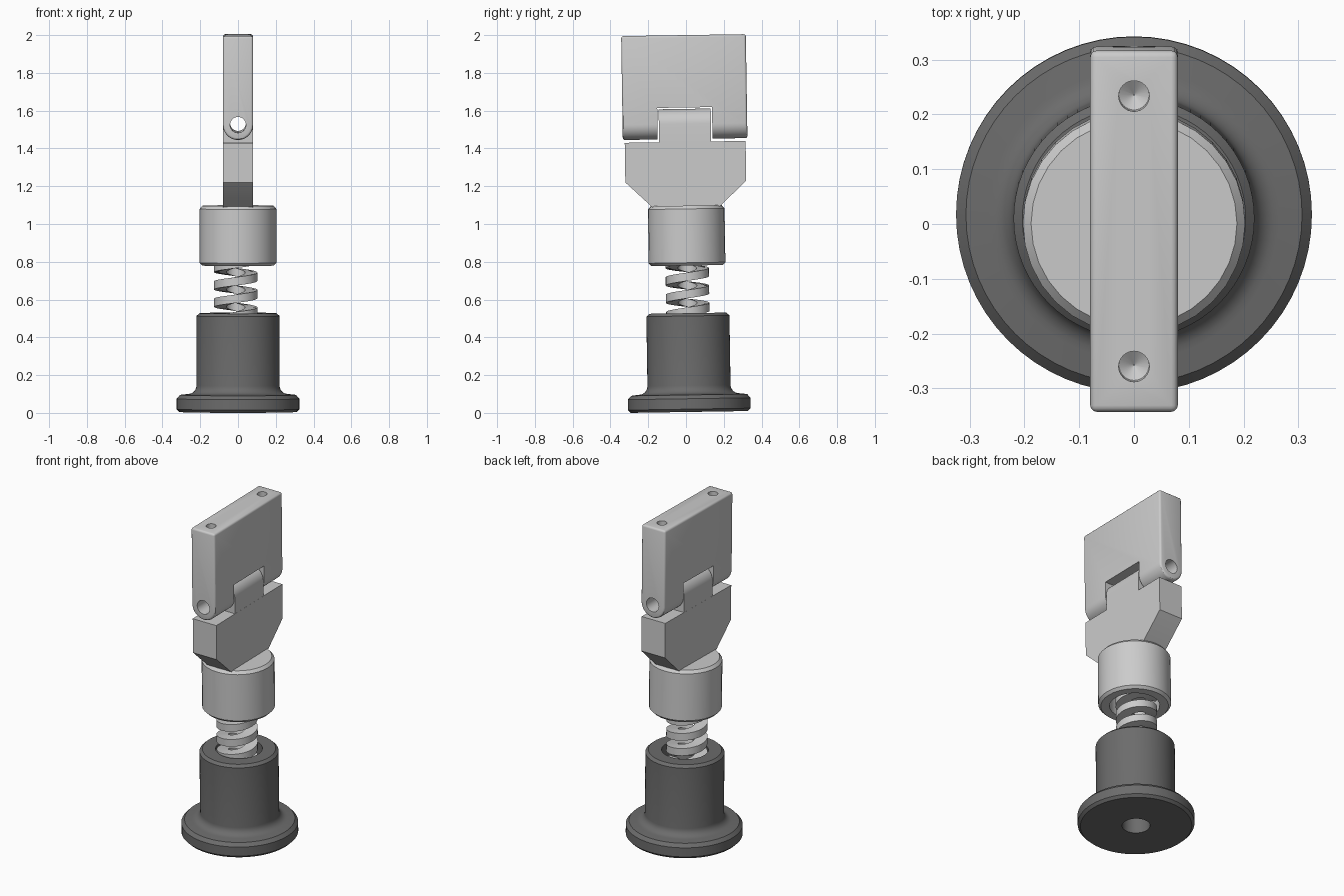
import bpy, bmesh, math
from mathutils import Matrix, Vector

if "Cube" in bpy.data.objects:
    bpy.data.objects.remove(bpy.data.objects["Cube"])

HINGE_Z = 1.525
HALF_T = 0.08
parts = []


def make_object(name, bm):
    bmesh.ops.recalc_face_normals(bm, faces=bm.faces)
    mesh = bpy.data.meshes.new(name)
    bm.to_mesh(mesh)
    bm.free()
    ob = bpy.data.objects.new(name, mesh)
    bpy.context.collection.objects.link(ob)
    return ob


def sweep(name, rings, closed):
    """Skin a list of closed rings, joined into a loop or capped."""
    bm = bmesh.new()
    vs = [[bm.verts.new(p) for p in r] for r in rings]
    n, m = len(vs), len(vs[0])
    for i in range(n if closed else n - 1):
        a, b = vs[i], vs[(i + 1) % n]
        for j in range(m):
            k = (j + 1) % m
            bm.faces.new((a[j], a[k], b[k], b[j]))
    if not closed:
        bm.faces.new(vs[0])
        bm.faces.new(vs[-1])
    return make_object(name, bm)


def lathe(name, profile, sides):
    rings = []
    for i in range(sides):
        a = 2 * math.pi * i / sides
        rings.append([(r * math.cos(a), r * math.sin(a), z) for r, z in profile])
    return sweep(name, rings, True)


def box(name, x, y0, y1, z0, z1):
    rings = [[(s * x, y, z) for s, z in ((-1, z0), (1, z0), (1, z1), (-1, z1))] for y in (y0, y1)]
    return sweep(name, rings, False)


def cone(name, r1, r2, depth, matrix):
    bm = bmesh.new()
    bmesh.ops.create_cone(bm, cap_ends=True, segments=32, radius1=r1, radius2=r2,
                          depth=depth, matrix=matrix)
    return make_object(name, bm)


def apply_mod(ob, mod):
    bpy.context.view_layer.objects.active = ob
    bpy.ops.object.modifier_apply(modifier=mod.name)


def boolean(ob, tool, op='DIFFERENCE'):
    mod = ob.modifiers.new('bool', 'BOOLEAN')
    mod.operation = op
    mod.solver = 'EXACT'
    mod.object = tool
    apply_mod(ob, mod)
    bpy.data.objects.remove(tool)


def hinge_bore():
    return cone('bore', 0.042, 0.042, 1.0,
                Matrix.Translation((0, 0, HINGE_Z)) @ Matrix.Rotation(math.pi / 2, 4, 'X'))


def round_profile(sign, end_z, r=HALF_T, n=20):
    """Half circle around the hinge plus a straight end, in x and z."""
    pts = [(r * math.cos(math.pi * i / n), HINGE_Z + sign * r * math.sin(math.pi * i / n))
           for i in range(n + 1)]
    return pts + [(-r, end_z), (r, end_z)]


# dark flanged foot with a stepped bore
fillet = [(0.265 - 0.045 * math.sin(t), 0.14 - 0.045 * math.cos(t))
          for t in [math.pi / 2 * i / 6 for i in range(7)]]
foot = lathe('foot', [(0.078, 0.0), (0.31, 0.0), (0.325, 0.015), (0.325, 0.07), (0.307, 0.09)]
             + fillet + [(0.22, 0.508), (0.204, 0.523), (0.13, 0.523), (0.13, 0.43), (0.078, 0.43)], 64)
dark = bpy.data.materials.new('dark_rubber')
dark.diffuse_color = (0.15, 0.15, 0.15, 1)
dark.use_nodes = True
dark.node_tree.nodes["Principled BSDF"].inputs["Base Color"].default_value = dark.diffuse_color
foot.data.materials.append(dark)
parts.append(foot)

# flat-wire coil spring
rings = []
pitch, z0, z1 = 0.092, 0.44, 0.85
steps = int((z1 - z0) / pitch * 32)
for i in range(steps + 1):
    a = 2 * math.pi * i / 32
    z = z0 + pitch * i / 32
    rings.append([(r * math.cos(a) - 0.012, r * math.sin(a), z + h)
                  for r, h in ((0.05, -0.022), (0.115, -0.022), (0.115, 0.022), (0.05, 0.022))])
parts.append(sweep('spring', rings, False))

# collar with a recess underneath
collar = lathe('collar', [(0.0005, 0.88), (0.14, 0.88), (0.14, 0.775), (0.188, 0.775), (0.203, 0.79),
                          (0.203, 1.075), (0.188, 1.092), (0.0005, 1.092)], 32)
parts.append(collar)

# lower hinge plate with sloped shoulders
outline = [(0.16, 1.075), (0.185, 1.092), (0.32, 1.22), (0.32, 1.43)]
outline += [(-y, z) for y, z in reversed(outline)]
plate = sweep('hinge_plate', [[(x, y, z) for y, z in outline] for x in (-HALF_T, HALF_T)], False)
tongue = sweep('tongue', [[(x, y, z) for x, z in round_profile(1, 1.40, HALF_T - 0.0005)]
                          for y in (-0.138, 0.138)], False)
boolean(plate, tongue, 'UNION')
boolean(plate, hinge_bore())
parts.append(plate)

# upper hinge block with rounded foot, notch, hinge bore and two drilled holes
block = sweep('upper_block', [[(x, y, z) for x, z in round_profile(-1, 1.995)]
                              for y in (-0.33, 0.33)], False)
bev = block.modifiers.new('bevel', 'BEVEL')
bev.width = 0.012
bev.segments = 3
bev.limit_method = 'ANGLE'
bev.angle_limit = math.radians(40)
apply_mod(block, bev)
boolean(block, box('notch', 0.2, -0.145, 0.145, 1.3, 1.612))
boolean(block, hinge_bore())
for s in (-1, 1):
    boolean(block, cone('drill', 0.028, 0.028, 0.24, Matrix.Translation((0, s * 0.247, 1.985))))
    boolean(block, cone('drill_tip', 0.001, 0.028, 0.02, Matrix.Translation((0, s * 0.247, 1.8555))))
parts.append(block)

# slight lean of the whole assembly, then smooth shading
lean = Matrix.Translation((0, 0.018, 0.005)) @ Matrix.Rotation(math.radians(0.9), 4, 'X')
for ob in parts:
    ob.data.transform(lean)
    bpy.ops.object.select_all(action='DESELECT')
    ob.select_set(True)
    bpy.context.view_layer.objects.active = ob
    bpy.ops.object.shade_smooth_by_angle(angle=math.radians(30))
